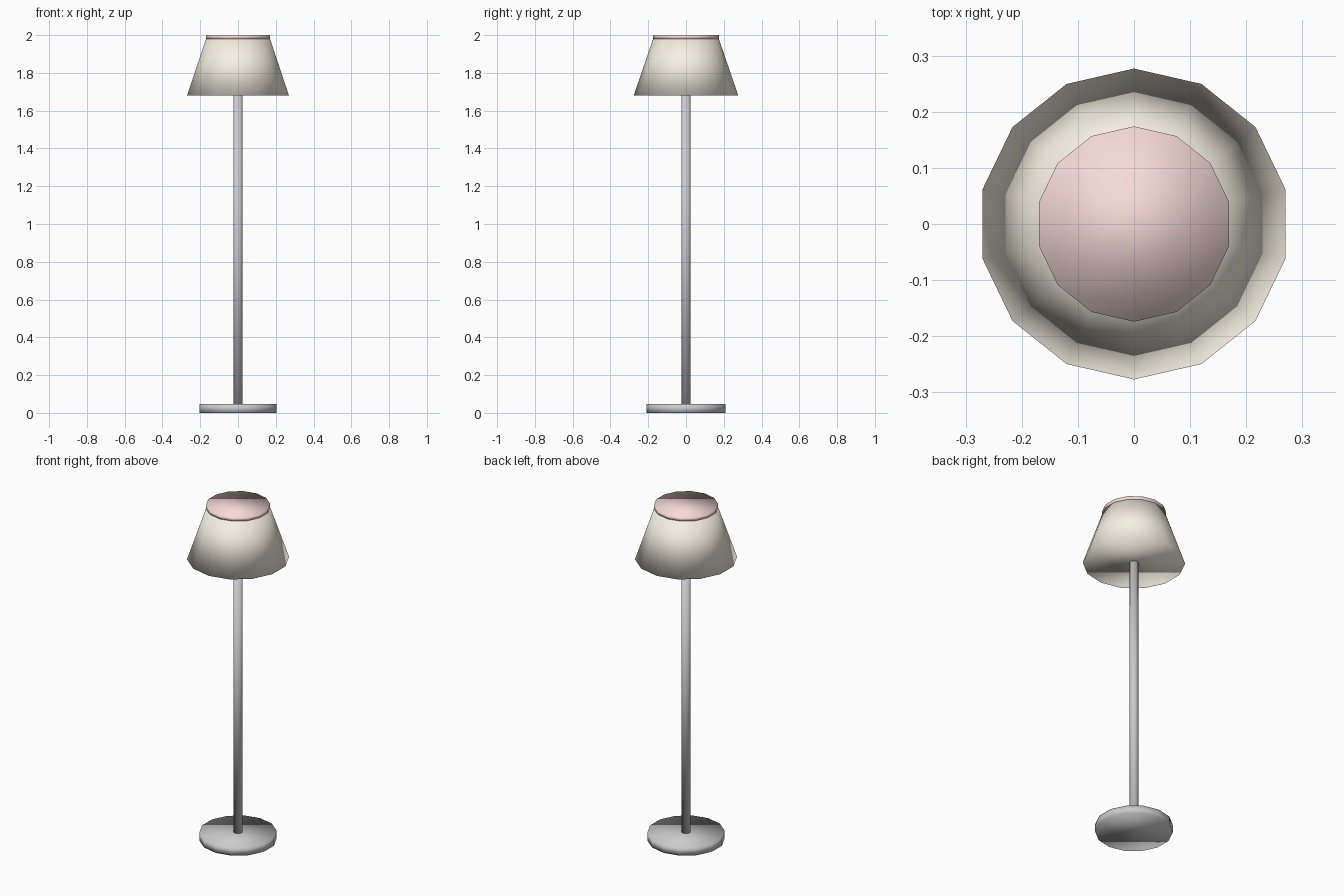
import bpy

if "Cube" in bpy.data.objects:
    bpy.data.objects.remove(bpy.data.objects["Cube"])

SIDES = 14


def material(name, color):
    mat = bpy.data.materials.new(name)
    mat.diffuse_color = (*color, 1)
    mat.use_nodes = True
    mat.node_tree.nodes["Principled BSDF"].inputs["Base Color"].default_value = mat.diffuse_color
    return mat


def frustum(name, r_bottom, r_top, z0, z1, mat=None):
    """Closed, fully smooth-shaded low-poly round part between two heights."""
    bpy.ops.mesh.primitive_cone_add(
        vertices=SIDES, radius1=r_bottom, radius2=r_top, depth=z1 - z0,
        end_fill_type='NGON', location=(0, 0, (z0 + z1) / 2))
    obj = bpy.context.object
    obj.name = name
    bpy.ops.object.shade_smooth()
    if mat:
        obj.data.materials.append(mat)
    return obj


cream = material("cream_fabric", (0.93, 0.88, 0.76))
pink = material("pink_glow", (0.93, 0.71, 0.69))

# Stand
frustum("base", 0.21, 0.21, 0.0, 0.047)
frustum("pole", 0.025, 0.025, 0.047, 1.68)

# Shade with its top disc
frustum("shade", 0.277, 0.174, 1.68, 1.98, cream)
frustum("shade_top", 0.174, 0.174, 1.98, 2.0, pink)
